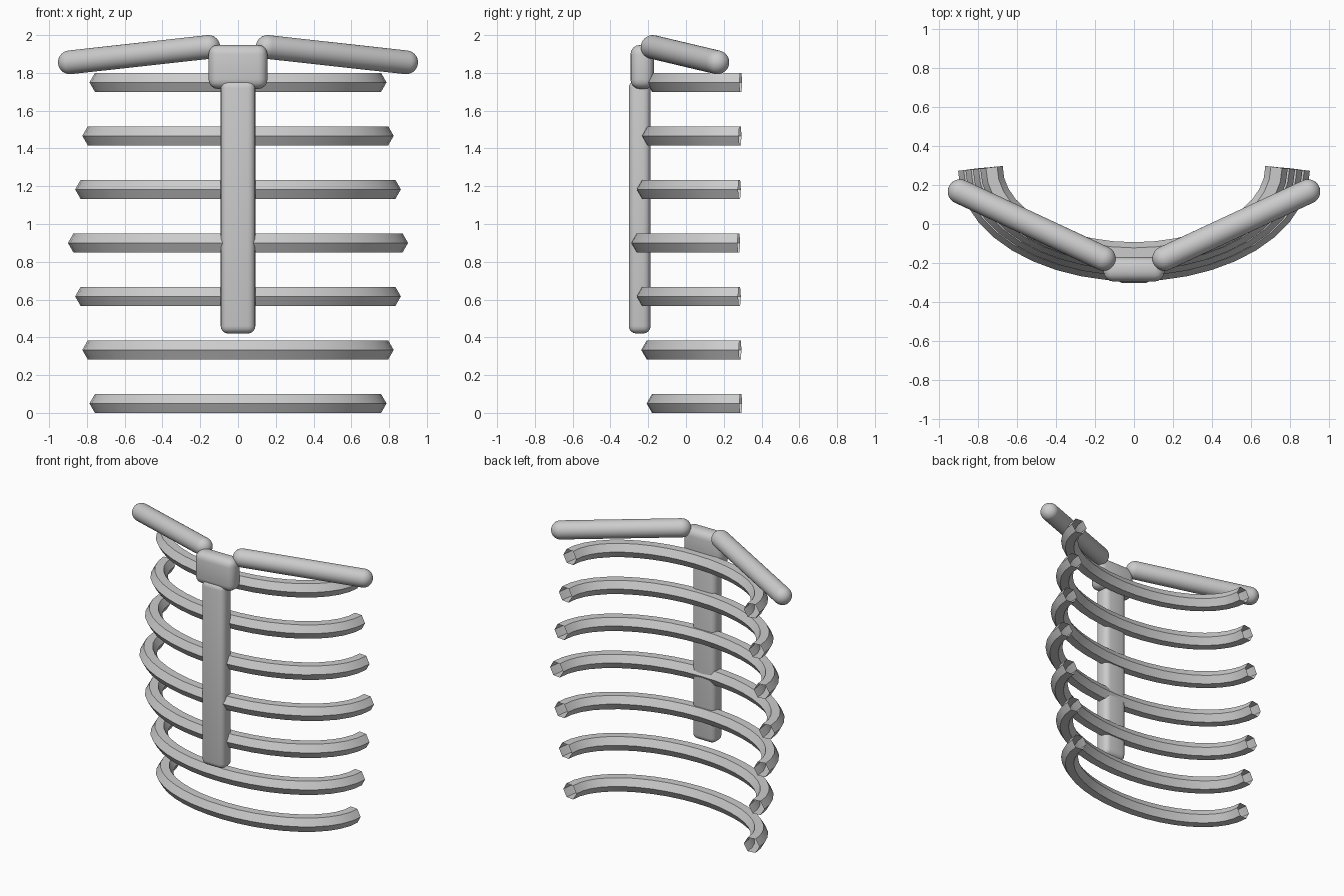
import bpy, bmesh
from math import sin, cos, pi, radians
from mathutils import Vector

if "Cube" in bpy.data.objects:
    bpy.data.objects.remove(bpy.data.objects["Cube"])


def finish(bm, name):
    bmesh.ops.recalc_face_normals(bm, faces=bm.faces)
    mesh = bpy.data.meshes.new(name)
    bm.to_mesh(mesh)
    bm.free()
    ob = bpy.data.objects.new(name, mesh)
    bpy.context.collection.objects.link(ob)
    return ob


def smooth(ob, angle=35):
    bpy.ops.object.select_all(action='DESELECT')
    ob.select_set(True)
    bpy.context.view_layer.objects.active = ob
    bpy.ops.object.shade_smooth_by_angle(angle=radians(angle))


def rounded_box(name, lo, hi, bevel):
    lo, hi = Vector(lo), Vector(hi)
    bm = bmesh.new()
    bmesh.ops.create_cube(bm, size=1)
    bmesh.ops.scale(bm, vec=hi - lo, verts=bm.verts)
    bmesh.ops.translate(bm, vec=(lo + hi) / 2, verts=bm.verts)
    bmesh.ops.bevel(bm, geom=bm.edges[:], offset=bevel, segments=4,
                    profile=0.5, affect='EDGES')
    smooth(finish(bm, name))


def capsule(name, a, b, r):
    # a sphere whose upper half is moved along to the far end
    a, b = Vector(a), Vector(b)
    bm = bmesh.new()
    bmesh.ops.create_uvsphere(bm, u_segments=32, v_segments=16, radius=r)
    equator = [e for e in bm.edges if all(abs(v.co.z) < 1e-5 for v in e.verts)]
    bmesh.ops.split_edges(bm, edges=equator)
    top = {v for f in bm.faces if f.calc_center_median().z > 0 for v in f.verts}
    bmesh.ops.translate(bm, vec=(0, 0, (b - a).length), verts=list(top))
    bmesh.ops.bridge_loops(bm, edges=[e for e in bm.edges if e.is_boundary])
    rot = (b - a).to_track_quat('Z', 'Y').to_matrix()
    bmesh.ops.rotate(bm, matrix=rot, verts=bm.verts)
    bmesh.ops.translate(bm, vec=a, verts=bm.verts)
    smooth(finish(bm, name))


def rib(name, z, half_width, front, back, r=0.0577, n=20):
    # hexagonal open tube swept along half an ellipse
    path = [Vector((-half_width * cos(pi * i / n),
                    back - (back - front) * sin(pi * i / n), z))
            for i in range(n + 1)]
    bm = bmesh.new()
    rings = []
    for i, p in enumerate(path):
        d = (path[min(i + 1, n)] - path[max(i - 1, 0)]).normalized()
        side = Vector((d.y, -d.x, 0))
        rings.append([bm.verts.new(p + r * (side * cos(k * pi / 3)
                                            + Vector((0, 0, sin(k * pi / 3)))))
                      for k in range(6)])
    for a, b in zip(rings, rings[1:]):
        for k in range(6):
            m = (k + 1) % 6
            bm.faces.new((a[k], a[m], b[m], b[k]))
    smooth(finish(bm, name))


# Ribs, widest in the middle
for i in range(7):
    k = 3 - abs(i - 3)
    rib(f"rib_{i + 1}", 0.05 + i * 1.7 / 6, 0.729 + 0.038 * k,
        -0.151 - 0.0283 * k, 0.290 - 0.0035 * k)

# Breastbone
rounded_box("sternum", (-0.092, -0.303, 0.42), (0.092, -0.187, 1.76), 0.04)
rounded_box("sternum_top", (-0.156, -0.294, 1.715), (0.156, -0.17, 1.948), 0.05)

# Collarbones
for s, label in ((-1, "right"), (1, "left")):
    capsule(f"collarbone_{label}", (s * 0.157, -0.176, 1.937),
            (s * 0.89, 0.166, 1.856), 0.063)
